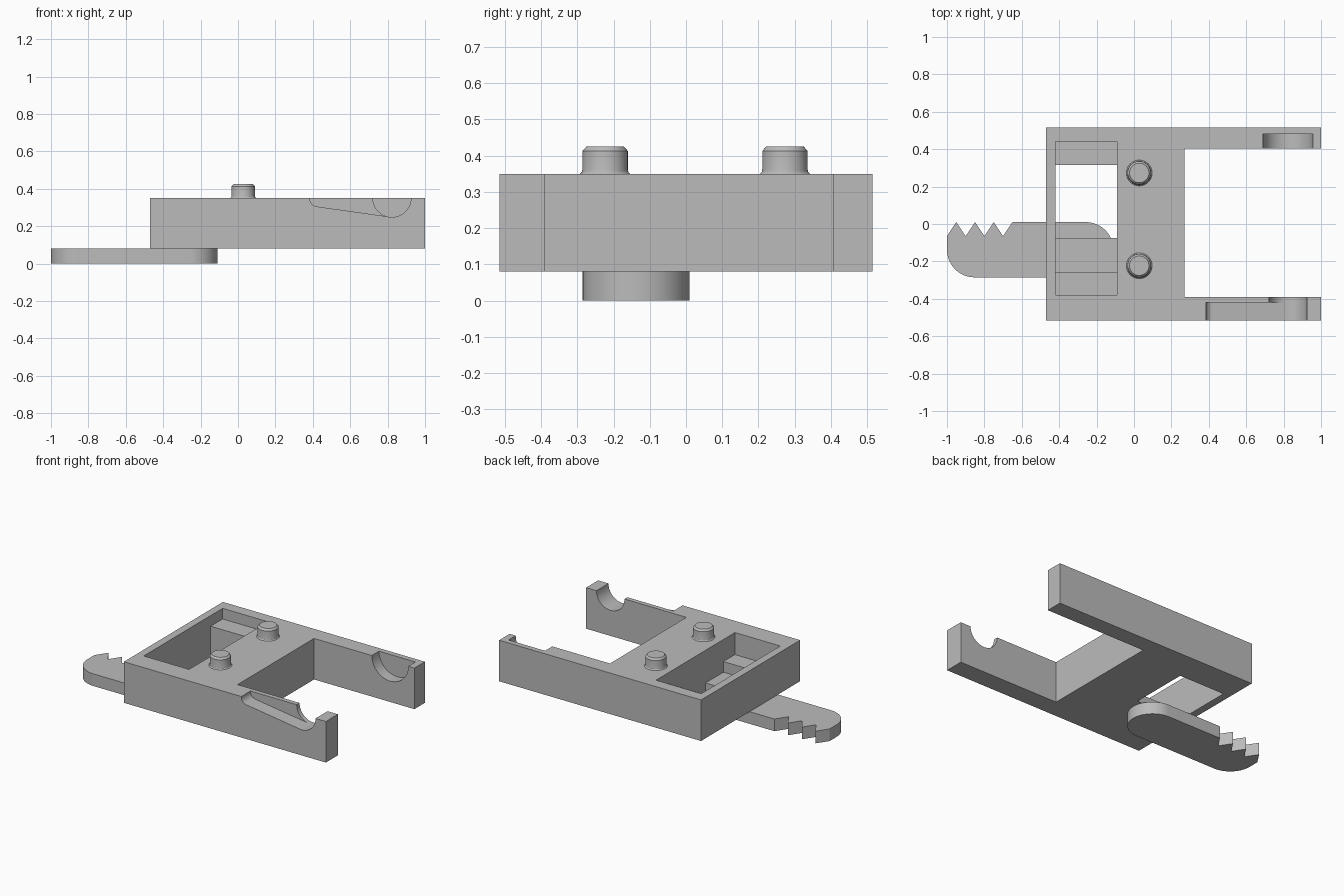
import bpy, bmesh
from math import sin, cos, pi, radians
from mathutils import Vector

cube = bpy.data.objects.get("Cube")
if cube:
    bpy.data.objects.remove(cube)

grey = bpy.data.materials.new("plain grey")
grey.use_nodes = True
COLOUR = (0.5, 0.5, 0.5, 1)
grey.diffuse_color = COLOUR
grey.node_tree.nodes["Principled BSDF"].inputs["Base Color"].default_value = COLOUR


def arc(cx, cy, r, start, end, n=20):
    """Points along an arc, angles in degrees."""
    angles = [radians(start + (end - start) * i / n) for i in range(n + 1)]
    return [(cx + r * cos(a), cy + r * sin(a)) for a in angles]


def prism(name, outline, axis, low, high):
    """Extrude a 2D outline along an axis: x takes (y, z), y takes (x, z), z takes (x, y)."""
    place = {"x": lambda p, d: (d, *p),
             "y": lambda p, d: (p[0], d, p[1]),
             "z": lambda p, d: (*p, d)}[axis]
    bm = bmesh.new()
    face = bm.faces.new([bm.verts.new(place(p, low)) for p in outline])
    moved = bmesh.ops.extrude_face_region(bm, geom=[face])["geom"]
    shift = Vector(place((0, 0), high - low))
    bmesh.ops.translate(bm, vec=shift, verts=[v for v in moved if isinstance(v, bmesh.types.BMVert)])
    bmesh.ops.recalc_face_normals(bm, faces=bm.faces)
    return finish(name, bm)


def finish(name, bm):
    mesh = bpy.data.meshes.new(name)
    bm.to_mesh(mesh)
    bm.free()
    mesh.materials.append(grey)
    obj = bpy.data.objects.new(name, mesh)
    bpy.context.collection.objects.link(obj)
    return obj


def activate(obj):
    bpy.ops.object.select_all(action="DESELECT")
    obj.select_set(True)
    bpy.context.view_layer.objects.active = obj


def smooth(obj):
    activate(obj)
    bpy.ops.object.shade_smooth_by_angle(angle=radians(30))


def cut(target, cutter):
    activate(target)
    mod = target.modifiers.new("cut", "BOOLEAN")
    mod.operation, mod.solver, mod.object = "DIFFERENCE", "EXACT", cutter
    bpy.ops.object.modifier_apply(modifier=mod.name)
    bpy.data.objects.remove(cutter)


BOTTOM, TOP, ABOVE = 0.08, 0.35, 0.5

# Forked frame with two arms
frame = prism("forked_frame", [
    (-0.47, -0.515), (1, -0.515), (1, -0.39), (0.27, -0.39),
    (0.27, 0.405), (1, 0.405), (1, 0.515), (-0.47, 0.515)], "z", BOTTOM, TOP)

# Window with a ledge at one end and two steps at the other
cut(frame, prism("window_cutter", [
    (-0.38, ABOVE), (-0.38, 0.205), (-0.26, 0.205), (-0.26, 0.135), (-0.075, 0.135),
    (-0.075, 0), (0.315, 0), (0.315, 0.28), (0.44, 0.28), (0.44, ABOVE)],
    "x", -0.42, -0.09))


# Round seats near the arm ends
def seat(radius, low, high):
    outline = arc(0.823, TOP, radius, 180, 360) + [(0.823 + radius, ABOVE), (0.823 - radius, ABOVE)]
    cut(frame, prism("seat_cutter", outline, "y", low, high))


seat(0.133, 0.3, 0.48)
seat(0.102, -0.6, -0.3)

# Sloping channel on the outside of the front arm
cut(frame, prism("channel_cutter",
                 [(0.385, ABOVE), (0.385, TOP)] + arc(0.425, 0.345, 0.04, 180, 262, 8)
                 + [(0.81, 0.25), (0.81, ABOVE)], "y", -0.6, -0.42))
smooth(frame)

# Locating pegs with a flared foot and chamfered top
PEG = [(0.069, 0.34), (0.069, TOP), (0.064, 0.355), (0.0625, 0.362), (0.0625, 0.413), (0.052, 0.425)]
for name, y in (("back_peg", 0.273), ("front_peg", -0.223)):
    bm = bmesh.new()
    n = 40
    rings = [[bm.verts.new((0.028 + r * cos(2 * pi * i / n), y + r * sin(2 * pi * i / n), z))
              for i in range(n)] for r, z in PEG]
    for a, b in zip(rings, rings[1:]):
        for i in range(n):
            j = (i + 1) % n
            bm.faces.new((a[i], a[j], b[j], b[i]))
    bm.faces.new(rings[-1])
    bm.faces.new(rings[0][::-1])
    smooth(finish(name, bm))

# Toothed lever under the frame
teeth = [(-0.65 - 0.05 * i, -0.065 if i % 2 else 0.01) for i in range(8)]
lever = prism("toothed_lever",
              arc(-0.2575, -0.1375, 0.1475, -90, 90, 32) + teeth
              + arc(-0.8525, -0.1375, 0.1475, 180, 270), "z", 0, BOTTOM)
smooth(lever)
